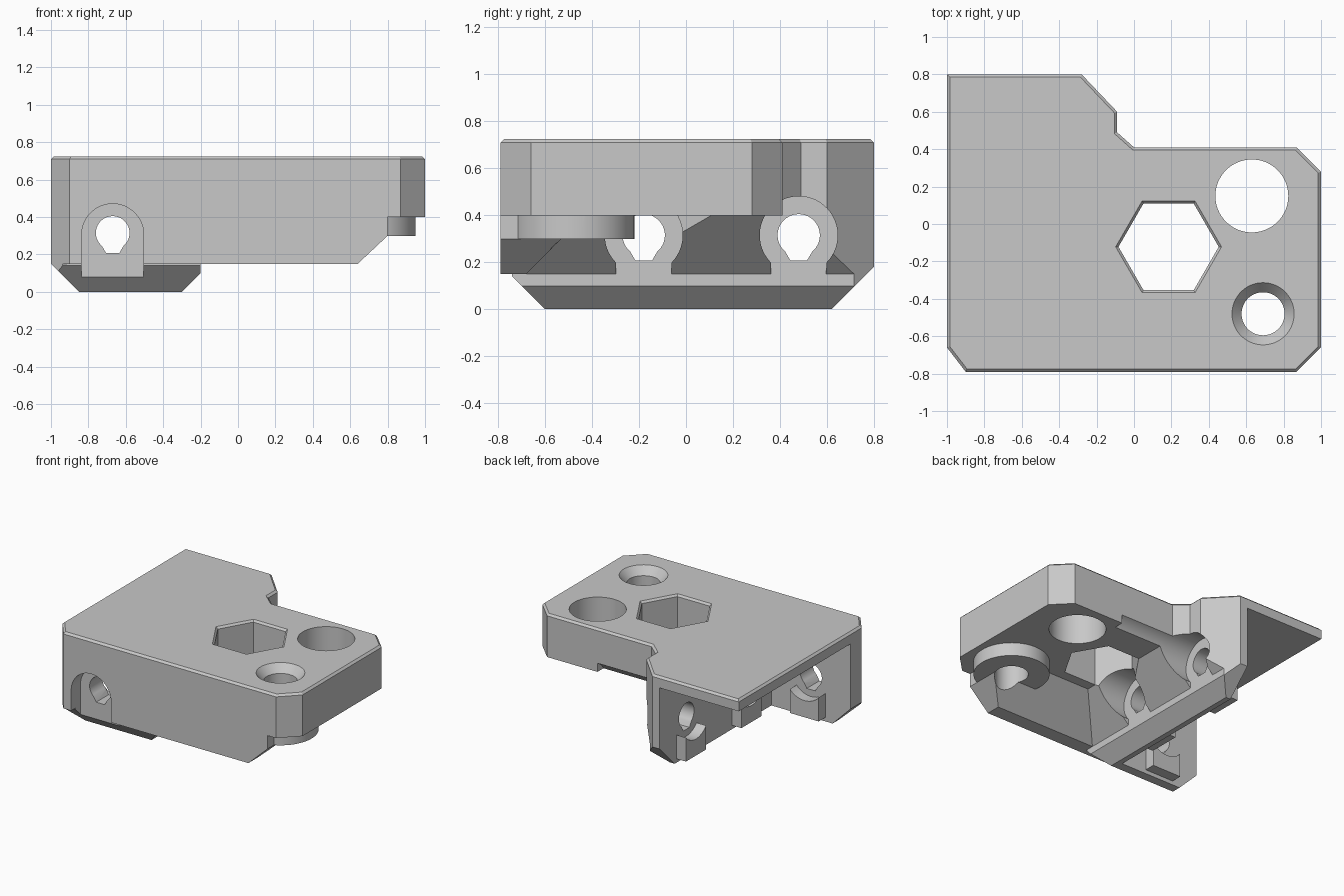
import bpy, bmesh, math
from mathutils import Vector

old = bpy.data.objects.get("Cube")
if old:
    bpy.data.objects.remove(old, do_unlink=True)

grey = bpy.data.materials.new("plain grey")
grey.use_nodes = True
colour = (0.58, 0.58, 0.58, 1)
grey.diffuse_color = colour
grey.node_tree.nodes["Principled BSDF"].inputs["Base Color"].default_value = colour


def make(name, bm):
    bmesh.ops.recalc_face_normals(bm, faces=bm.faces)
    me = bpy.data.meshes.new(name)
    bm.to_mesh(me)
    bm.free()
    me.materials.append(grey)
    ob = bpy.data.objects.new(name, me)
    bpy.context.collection.objects.link(ob)
    return ob


def prism(name, pts, axis, lo, hi, chamfer=0):
    """Extrude a 2D profile along an axis: X takes (y,z), Y takes (x,z), Z takes (x,y)."""
    place = {"X": lambda p, t: (t, p[0], p[1]),
             "Y": lambda p, t: (p[0], t, p[1]),
             "Z": lambda p, t: (p[0], p[1], t)}[axis]
    bm = bmesh.new()
    base = bm.faces.new([bm.verts.new(place(p, lo)) for p in pts])
    ext = bmesh.ops.extrude_face_region(bm, geom=[base])["geom"]
    top = [v for v in ext if isinstance(v, bmesh.types.BMVert)]
    shift = Vector(place((0, 0), hi - lo))
    bmesh.ops.translate(bm, vec=shift, verts=top)
    if chamfer:
        edges = [e for e in bm.edges if all(v in top for v in e.verts)]
        bmesh.ops.bevel(bm, geom=edges, offset=chamfer, segments=1, affect="EDGES")
    return make(name, bm)


def hull(name, pts):
    bm = bmesh.new()
    for p in pts:
        bm.verts.new(p)
    bmesh.ops.convex_hull(bm, input=bm.verts)
    return make(name, bm)


def cone(name, x, y, r_low, r_high, lo, hi, sides=64):
    bm = bmesh.new()
    bmesh.ops.create_cone(bm, cap_ends=True, segments=sides, radius1=r_low,
                          radius2=r_high, depth=hi - lo)
    # put the corners of few-sided shapes on the x axis
    turn = math.atan2(*reversed(next(iter(bm.verts)).co.xy[:]))
    for v in bm.verts:
        v.co.xy = (v.co.x * math.cos(turn) + v.co.y * math.sin(turn),
                   v.co.y * math.cos(turn) - v.co.x * math.sin(turn))
        v.co += Vector((x, y, (lo + hi) / 2))
    return make(name, bm)


def arc(cx, cz, r, start, end, steps=40):
    angles = [math.radians(start + (end - start) * i / steps) for i in range(steps + 1)]
    return [(cx + r * math.cos(a), cz + r * math.sin(a)) for a in angles]


def box(x0, x1, y0, y1, z0, z1, name="box"):
    return prism(name, [(x0, y0), (x1, y0), (x1, y1), (x0, y1)], "Z", z0, z1)


def combine(target, other, operation="DIFFERENCE"):
    mod = target.modifiers.new("shape", "BOOLEAN")
    mod.operation, mod.solver, mod.object = operation, "EXACT", other
    bpy.context.view_layer.objects.active = target
    bpy.ops.object.modifier_apply(modifier=mod.name)
    bpy.data.objects.remove(other, do_unlink=True)


# Full block with a chamfered top rim
outline = [(-1, -.66), (-.9, -.79), (.87, -.79), (1, -.66), (1, .28), (.87, .41), (0, .41),
           (-.09, .49), (-.09, .6), (-.28, .8), (-1, .8)]
body = prism("mounting_block", outline, "Z", 0, .725, chamfer=.015)

# Cavity under the thin plate, open at the side and the back
combine(body, box(-2, -.34, -.53, 2, -1, .64))

# Underside pocket with sloped walls
low, high = (-.2, -.68), (.05, -.43)
corners = []
for (x, y), z in ((low, -.5), (low, .15), (high, .4)):
    corners += [(x, y, z), (2, y, z), (2, 2, z), (x, 2, z)]
combine(body, hull("pocket", corners))

# Sloped trims round the lower edge
combine(body, prism("trim", [(-.4, -.1), (-.2, .1), (-.2, .15), (.64, .15), (.8, .3),
                             (.8, .4), (2, .4), (2, -.1)], "Y", -2, 2))
combine(body, prism("trim", [(-2, -.1), (-.5, -.1), (-.74, .14), (-.74, .15), (-2, .15)],
                    "X", -2, 2))
combine(body, prism("trim", [(-2, -.1), (-.75, -.1), (-1, .15), (-2, .15)], "Y", -2, 2))
combine(body, prism("trim", [(.52, -.1), (.9, .28), (2, .28), (2, -.1)], "X", -2, 2))

# Screw boss under the corner
combine(body, cone("boss", .69, -.48, .26, .26, .3, .5), "UNION")

# Slot keys inside the cavity
bolt_z = .315
for y in (-.18, .48):
    combine(body, box(-.42, -.3, y - .12, y + .12, .03, .24), "UNION")
combine(body, box(-.79, -.55, -.57, -.45, .03, .24), "UNION")

# Vertical holes: large bore, countersunk screw and hexagon
combine(body, cone("bore", .63, .15, .195, .195, -1, 2))
combine(body, cone("screw_hole", .69, -.48, .115, .115, -1, 2))
combine(body, cone("countersink", .69, -.48, .105, .175, .655, .735))
combine(body, cone("hexagon", .185, -.122, .268, .268, -1, 2, 6))
combine(body, cone("hexagon_rim", .185, -.122, .258, .298, .70, .74, 6))


def teardrop(c):
    return arc(c, bolt_z, .09, -50, 230) + [(c - .035, bolt_z - .108), (c + .035, bolt_z - .108)]


# Sideways bolt holes with driver channels and clearance in the keys
for y, reach in ((-.18, .1), (.48, .45)):
    seat = arc(y, bolt_z, .166, -45, 225) + [(y - .117, .1), (y + .117, .1)]
    combine(body, prism("channel", seat, "X", -.2, reach))
    combine(body, prism("bolt_hole", teardrop(y), "X", -.6, 0))
    combine(body, prism("clearance", arc(y, bolt_z, .16, 0, 351, 39), "X", -.6, -.34))

# Front bolt hole in its arched recess
recess = arc(-.67, .305, .166, 0, 180) + [(-.836, .08), (-.504, .08)]
combine(body, prism("recess", recess, "Y", -1, -.68))
combine(body, prism("bolt_hole", teardrop(-.67), "Y", -1, -.3))
combine(body, prism("clearance", arc(-.67, bolt_z, .16, 0, 351, 39), "Y", -.53, -.3))

bpy.ops.object.select_all(action="DESELECT")
body.select_set(True)
bpy.context.view_layer.objects.active = body
bpy.ops.object.shade_smooth_by_angle(angle=math.radians(25))
